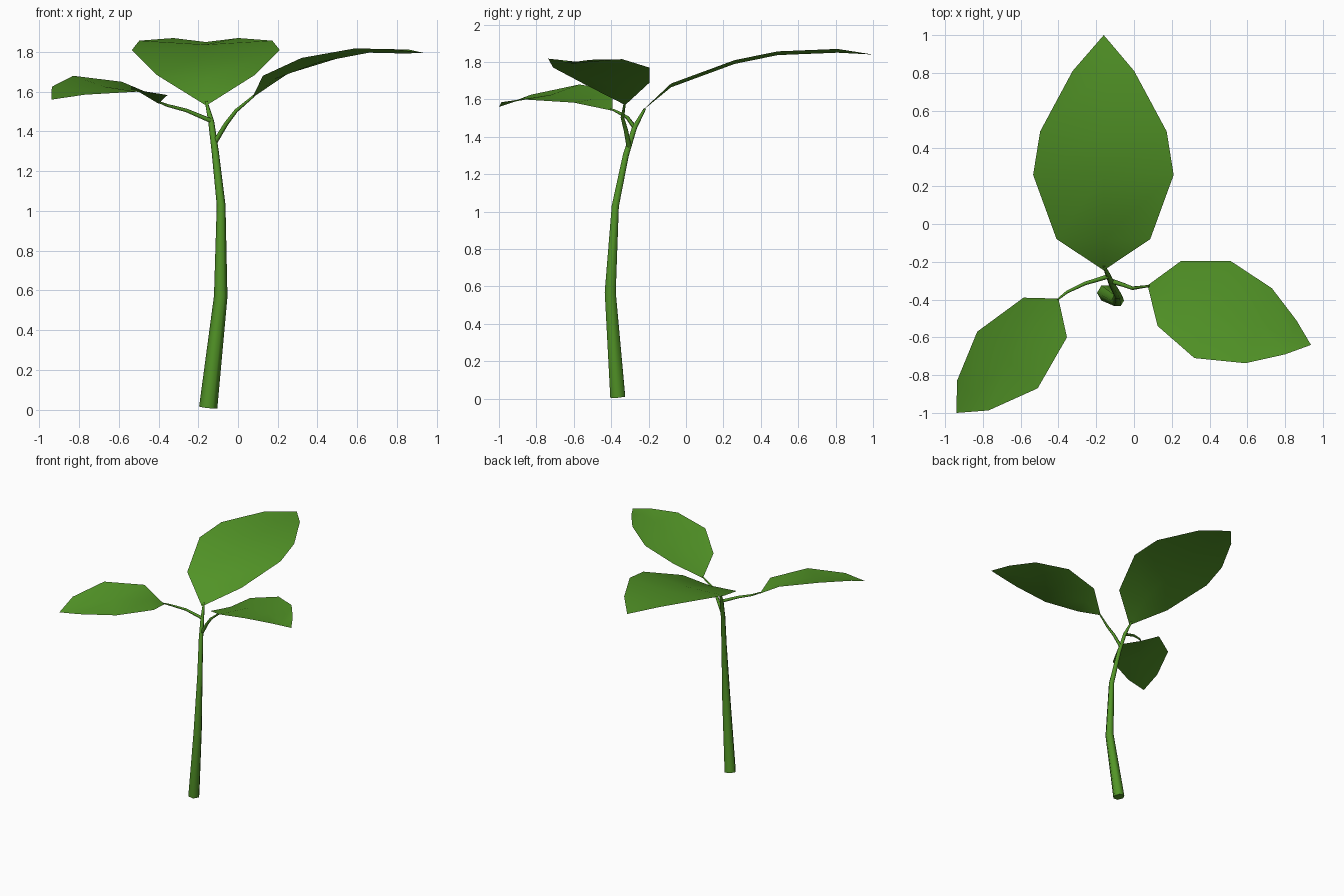
import bpy, bmesh, math
from mathutils import Vector

if "Cube" in bpy.data.objects:
    bpy.data.objects.remove(bpy.data.objects["Cube"])

green = bpy.data.materials.new("leaf green")
green.diffuse_color = (0.085, 0.30, 0.02, 1)
green.use_nodes = True
green.node_tree.nodes["Principled BSDF"].inputs["Base Color"].default_value = green.diffuse_color


def finish(bm, name):
    """Turn a bmesh into a smooth shaded object."""
    mesh = bpy.data.meshes.new(name)
    bm.to_mesh(mesh)
    bm.free()
    mesh.materials.append(green)
    for p in mesh.polygons:
        p.use_smooth = len(p.vertices) <= 4
    obj = bpy.data.objects.new(name, mesh)
    bpy.context.collection.objects.link(obj)


def tube(name, path, sides):
    """Tapered tube; path holds (x, y, z, radius)."""
    bm = bmesh.new()
    pts = [Vector(p[:3]) for p in path]
    rings = []
    for i, p in enumerate(pts):
        t = (pts[min(i + 1, len(pts) - 1)] - pts[max(i - 1, 0)]).normalized()
        u = Vector((0, 1, 0)).cross(t).normalized()
        v = t.cross(u)
        rings.append([bm.verts.new(p + path[i][3] * (
            u * math.cos(k * math.tau / sides) + v * math.sin(k * math.tau / sides)))
            for k in range(sides)])
    for a, b in zip(rings, rings[1:]):
        for k in range(sides):
            n = (k + 1) % sides
            bm.faces.new((a[k], a[n], b[n], b[k]))
    bm.faces.new(rings[0][::-1])
    bm.faces.new(rings[-1])
    finish(bm, name)


def leaf(name, base, tip, pairs, dip=0.02):
    """Thin blade with a sunken midrib; pairs are (left edge, right edge)."""
    bm = bmesh.new()
    new = lambda p: bm.verts.new(p)
    b, t = new(base), new(tip)
    rows = []
    for l, r in pairs:
        l, r = Vector(l), Vector(r)
        rows.append((new(l), new((l + r) / 2 - Vector((0, 0, dip))), new(r)))
    for s in (0, 1):
        bm.faces.new((b, rows[0][s + 1], rows[0][s]))
        for p, q in zip(rows, rows[1:]):
            bm.faces.new((p[s], p[s + 1], q[s + 1], q[s]))
        bm.faces.new((rows[-1][s], rows[-1][s + 1], t))
    finish(bm, name)


# main stem, bending back into the largest leaf
tube("stem", [(-0.15, -0.365, 0.01, 0.046), (-0.087, -0.405, 0.57, 0.034),
              (-0.085, -0.378, 1.03, 0.022), (-0.115, -0.322, 1.3, 0.018),
              (-0.135, -0.275, 1.45, 0.015), (-0.16, -0.22, 1.55, 0.007)], 6)

# side stalks
tube("left_stalk", [(-0.13, -0.275, 1.45, 0.013), (-0.26, -0.315, 1.505, 0.010),
                    (-0.355, -0.36, 1.53, 0.008), (-0.405, -0.40, 1.55, 0.005)], 5)
tube("right_stalk", [(-0.115, -0.305, 1.35, 0.014), (-0.06, -0.322, 1.44, 0.012),
                     (-0.01, -0.34, 1.505, 0.010), (0.08, -0.328, 1.58, 0.006)], 5)

# back leaf is symmetric about x = -0.16: (y, half width, z)
back = [(-0.08, 0.248, 1.685), (0.26, 0.372, 1.81), (0.49, 0.335, 1.857), (0.81, 0.163, 1.87)]
leaf("back_leaf", (-0.16, -0.245, 1.53), (-0.16, 1.0, 1.84),
     [((-0.162 - w, y, z), (-0.162 + w, y, z)) for y, w, z in back])

leaf("right_leaf", (0.072, -0.325, 1.57), (0.937, -0.64, 1.795),
     [((0.25, -0.195, 1.69), (0.125, -0.54, 1.68)),
      ((0.51, -0.195, 1.77), (0.32, -0.71, 1.77)),
      ((0.73, -0.34, 1.815), (0.59, -0.737, 1.818)),
      ((0.86, -0.51, 1.812), (0.80, -0.69, 1.813))])

leaf("left_leaf", (-0.40, -0.395, 1.54), (-0.94, -1.0, 1.56),
     [((-0.585, -0.39, 1.65), (-0.355, -0.60, 1.583)),
      ((-0.83, -0.57, 1.68), (-0.51, -0.87, 1.60)),
      ((-0.937, -0.83, 1.625), (-0.77, -0.987, 1.585))], 0.015)
